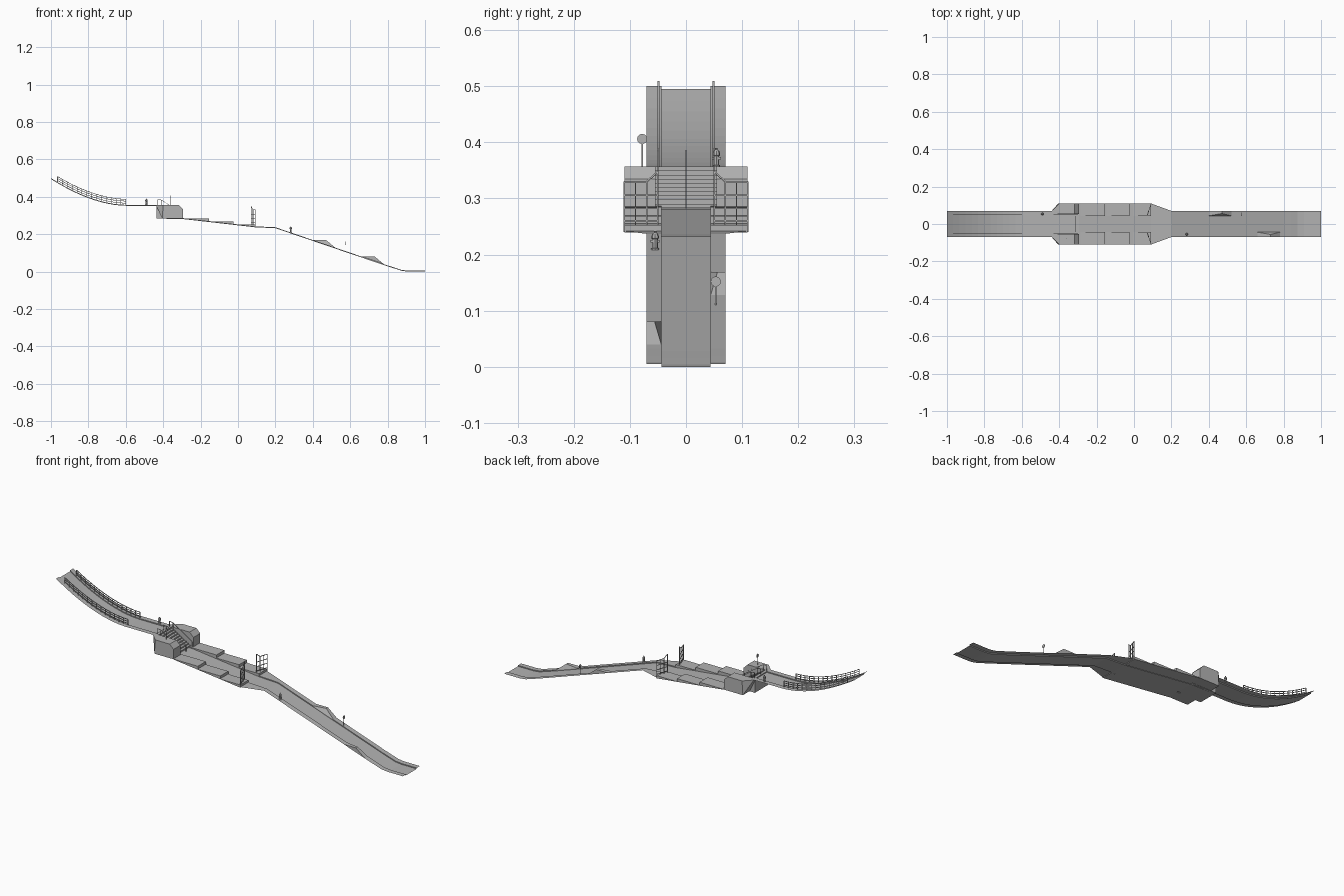
import bpy, bmesh, math
from mathutils import Vector

if "Cube" in bpy.data.objects:
    bpy.data.objects.remove(bpy.data.objects["Cube"])

gray = bpy.data.materials.new("concrete gray")
gray.diffuse_color = (0.45, 0.45, 0.45, 1)
gray.use_nodes = True
gray.node_tree.nodes["Principled BSDF"].inputs["Base Color"].default_value = gray.diffuse_color


def make(name, verts, faces, recalc=True):
    me = bpy.data.meshes.new(name)
    me.from_pydata(verts, [], faces)
    me.materials.append(gray)
    if recalc:
        bm = bmesh.new()
        bm.from_mesh(me)
        bmesh.ops.recalc_face_normals(bm, faces=bm.faces)
        bm.to_mesh(me)
        bm.free()
    ob = bpy.data.objects.new(name, me)
    bpy.context.collection.objects.link(ob)
    return ob


def prism(name, prof, y0, y1):
    """Extrude an (x, z) profile across y."""
    n = len(prof)
    v = [(x, y0, z) for x, z in prof] + [(x, y1, z) for x, z in prof]
    f = [tuple(range(n)), tuple(range(2 * n - 1, n - 1, -1))]
    f += [(i, i + n, (i + 1) % n + n, (i + 1) % n) for i in range(n)]
    return make(name, v, f)


def bars(name, segs, r=0.001):
    """Thin four-sided bars between pairs of points, in one object."""
    v, f = [], []
    for a, b in segs:
        a, b = Vector(a), Vector(b)
        d = (b - a).normalized()
        u = d.cross(Vector((0, 1, 0) if abs(d.y) < 0.9 else (0, 0, 1))).normalized()
        w = d.cross(u)
        o = len(v)
        for p in (a, b):
            v += [p + u * r * s + w * r * t for s, t in ((1, 1), (-1, 1), (-1, -1), (1, -1))]
        f += [(o + i, o + (i + 1) % 4, o + 4 + (i + 1) % 4, o + 4 + i) for i in range(4)]
        f += [(o + 3, o + 2, o + 1, o), (o + 4, o + 5, o + 6, o + 7)]
    return make(name, v, f)


def lathe(name, prof, loc, n=8):
    """Revolve an (r, z) profile."""
    v = [(loc[0] + r * math.cos(2 * math.pi * i / n), loc[1] + r * math.sin(2 * math.pi * i / n),
          loc[2] + z) for r, z in prof for i in range(n)]
    f = [(k * n + i, k * n + (i + 1) % n, (k + 1) * n + (i + 1) % n, (k + 1) * n + i)
         for k in range(len(prof) - 1) for i in range(n)]
    f += [tuple(range(n))[::-1], tuple(range(len(v) - n, len(v)))]
    return make(name, v, f)


K, KH, W, WW = 0.044, 0.005, 0.07, 0.11   # kerb line, kerb height, half widths


def ribbon(name, stations):
    """Road with raised pavements: stations are (x, road z, half width)."""
    v, f = [], []
    for x, z, w in stations:
        v += [(x, -w, z + KH), (x, -K, z + KH), (x, -K, z), (x, K, z), (x, K, z + KH), (x, w, z + KH)]
    for s in range(len(stations) - 1):
        o = s * 6
        f += [(o + i, o + 6 + i, o + 7 + i, o + 1 + i) for i in range(5)]
    return make(name, v, f, False)


def upper_z(x):
    return 0.352 + 0.143 * max(0, (-0.6 - x) / 0.4) ** 1.8


def slope_z(x):
    return 0.232 - (x - 0.2) * 0.34


# upper street, curved then flat
ribbon("upper_street", [(-1 + 0.4 * i / 12, upper_z(-1 + 0.4 * i / 12), W) for i in range(13)]
       + [(-0.435, 0.352, W)])
# lower plaza, slope and run-out
ribbon("lower_street", [(-0.405, 0.283, WW), (-0.295, 0.281, WW), (0.09, 0.237, WW), (0.2, 0.232, W),
                        (0.3, slope_z(0.3), W), (0.8, slope_z(0.8), W), (0.84, 0.0155, W),
                        (0.875, 0.004, W), (0.91, 0.0, W), (1.0, 0.0, W)])

# stair between the side blocks
steps = [(-0.435, 0.283), (-0.435, 0.357)]
N = 10
for i in range(N):
    x = -0.42 + 0.12 * i / N
    z = 0.357 - 0.074 * i / N
    steps += [(x, z), (x, z - 0.074 / N)]
prism("stair", steps, -0.054, 0.054)

for s, side in ((-1, "left"), (1, "right")):
    # tall block beside the stair, chamfered at the front, tapered at the back
    zt, zm, zb = 0.357, 0.335, 0.284
    yi, yo = 0.054 * s, WW * s
    v = [(-0.44, yi, zt), (-0.44, W * s, zt), (-0.40, yo, zt), (-0.317, yo, zt), (-0.317, yi, zt),
         (-0.295, yo, zm), (-0.295, yi, zm), (-0.295, yo, zb), (-0.295, yi, zb),
         (-0.405, yo, zb), (-0.405, yi, zb)]
    make(side + "_stair_block", v,
         [(0, 1, 2, 3, 4), (4, 3, 5, 6), (6, 5, 7, 8), (2, 9, 7, 5, 3), (1, 9, 2),
          (0, 10, 9, 1), (0, 4, 6, 8, 10), (8, 7, 9, 10)])
    # level terraces stepping down the plaza
    for k, (x0, x1, z) in enumerate(((-0.295, -0.155, 0.285), (-0.155, -0.025, 0.269),
                                     (-0.025, 0.09, 0.253))):
        prism(f"{side}_terrace_{k}", [(x0, z), (x1, z), (x1, 0.239 - 0.114 * (x1 - 0.09)),
                                      (x0, 0.239 - 0.114 * (x0 - 0.09))], K * s, yo)
    # railing along the upper street
    segs = []
    xs = [-0.965 + 0.365 * i / 14 for i in range(15)]
    y = 0.049 * s
    for a in xs:
        segs.append(((a, y, upper_z(a) + KH), (a, y, upper_z(a) + 0.035)))
    for a, b in zip(xs, xs[1:]):
        for h in (0.014, 0.025, 0.035):
            segs.append(((a, y, upper_z(a) + h), (b, y, upper_z(b) + h)))
    bars(side + "_railing", segs, 0.0014)
    # gate fence at the end of the plaza
    gx = lambda y: 0.072 + (y - 0.05) * 0.33
    top = lambda y: 0.33 + max(0, 0.07 - y) * 0.9
    ys = (0.05, 0.07, 0.09, 0.11)
    segs = [((gx(y), y * s, 0.24), (gx(y), y * s, top(y))) for y in ys]
    for a, b in zip(ys, ys[1:]):
        segs.append(((gx(a), a * s, top(a)), (gx(b), b * s, top(b))))
        for h in (0.26, 0.283, 0.306):
            segs.append(((gx(a), a * s, h), (gx(b), b * s, h)))
    bars(side + "_gate_fence", segs, 0.0013)

# handrails on the stair
segs = []
for y in (-0.05, 0, 0.05):
    line = [(-0.43, 0.385), (-0.41, 0.383), (-0.30, 0.312)]
    for (a, za), (b, zb) in zip(line, line[1:]):
        segs.append(((a, y, za), (b, y, zb)))
    for x, z in line:
        segs.append(((x, y, z - 0.03), (x, y, z)))
bars("stair_handrails", segs, 0.001)

# level driveway wedges on the slope pavements
for name, s, x0 in (("right_wedge", 1, 0.40), ("left_wedge", -1, 0.66)):
    z0, z2 = slope_z(x0) + KH, slope_z(x0 + 0.12) + KH
    zm = slope_z(x0 + 0.07) + KH
    v = [(x0, K * s, z0), (x0, W * s, z0), (x0 + 0.07, W * s, z0), (x0 + 0.07, 0.056 * s, z0),
         (x0 + 0.12, W * s, z2), (x0 + 0.12, K * s, z2), (x0 + 0.07, K * s, zm)]
    make(name, v, [(0, 1, 2, 3), (3, 2, 4, 5), (0, 3, 6), (3, 5, 6), (1, 4, 2), (0, 6, 5, 4, 1)])

# fire hydrants
hyd = [(0.007, 0), (0.007, 0.003), (0.005, 0.004), (0.005, 0.02), (0.007, 0.021),
       (0.007, 0.024), (0.005, 0.029), (0.002, 0.031), (0.002, 0.034)]
for name, x, y, z in (("upper_hydrant", -0.49, 0.054, 0.356), ("lower_hydrant", 0.282, -0.055, 0.208)):
    lathe(name, hyd, (x, y, z))
    bars(name + "_nozzles", [((x, y - 0.008, z + 0.016), (x, y + 0.008, z + 0.016))], 0.0022)

# round road signs facing along the street
for name, x, y, z, h in (("upper_sign", -0.36, -0.078, 0.357, 0.049),
                         ("lower_sign", 0.572, 0.053, 0.108, 0.044)):
    bars(name + "_pole", [((x, y, z), (x, y, z + h))], 0.0012)
    n = 14
    disc = [(x + d, y + 0.009 * math.cos(2 * math.pi * i / n), z + h + 0.009 * math.sin(2 * math.pi * i / n))
            for d in (0.001, 0.003) for i in range(n)]
    make(name + "_disc", disc, [tuple(range(n)), tuple(range(2 * n - 1, n - 1, -1))]
         + [(i, (i + 1) % n, n + (i + 1) % n, n + i) for i in range(n)])
